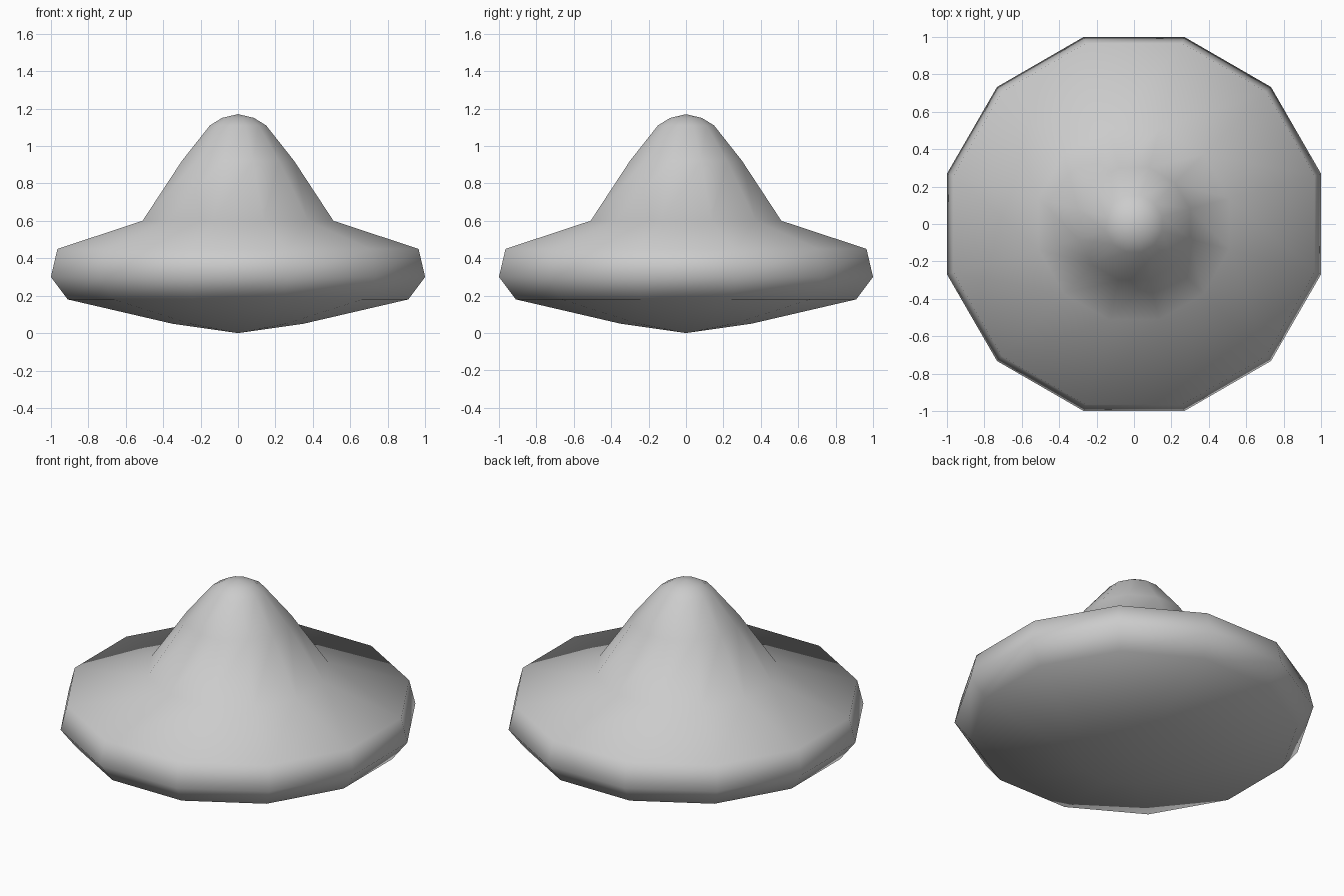
import bpy, bmesh, math

cube = bpy.data.objects.get("Cube")
if cube:
    bpy.data.objects.remove(cube, do_unlink=True)

SIDES = 12

# Plain grey surface
grey = bpy.data.materials.new("light_grey")
grey.use_nodes = True
colour = (0.6, 0.6, 0.6, 1.0)
grey.diffuse_color = colour
grey.node_tree.nodes["Principled BSDF"].inputs["Base Color"].default_value = colour

# Profile from the bottom point to the tip: (flat-side distance, height)
profile = [(0, 0), (0.35, 0.05), (0.91, 0.18), (1.0, 0.30), (0.965, 0.45),
           (0.51, 0.60), (0.30, 0.92), (0.15, 1.11), (0.085, 1.15), (0, 1.17)]


def lathe(name, points, sides, material):
    """Turn a closed profile into a many-sided solid with flat sides on the axes."""
    bm = bmesh.new()
    step = 2 * math.pi / sides
    rings = []
    for dist, z in points:
        if dist == 0:
            rings.append([bm.verts.new((0, 0, z))] * sides)
            continue
        r = dist / math.cos(step / 2)
        rings.append([bm.verts.new((r * math.cos(step * (i + 0.5)),
                                    r * math.sin(step * (i + 0.5)), z))
                      for i in range(sides)])
    for low, high in zip(rings, rings[1:]):
        for i in range(sides):
            j = (i + 1) % sides
            corners = [low[i], low[j], high[j], high[i]]
            bm.faces.new(list(dict.fromkeys(corners)))
    bmesh.ops.recalc_face_normals(bm, faces=bm.faces[:])
    for face in bm.faces:
        face.smooth = True
    mesh = bpy.data.meshes.new(name)
    bm.to_mesh(mesh)
    bm.free()
    mesh.materials.append(material)
    obj = bpy.data.objects.new(name, mesh)
    bpy.context.collection.objects.link(obj)
    return obj


# Wide rim with a rounded cone on top
lathe("domed_disc", profile, SIDES, grey)
